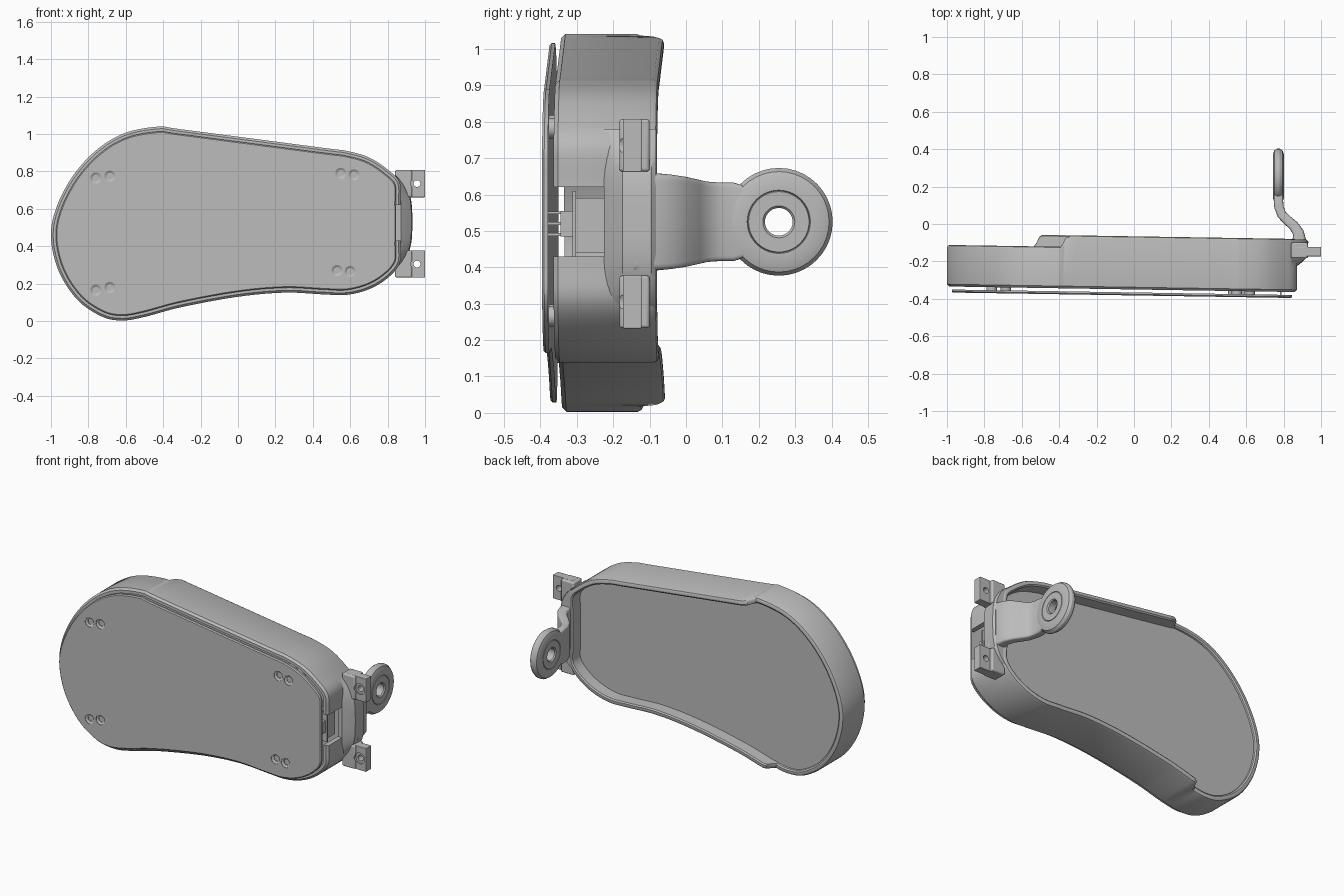
import bpy, bmesh, math
from mathutils import Vector

cube = bpy.data.objects.get("Cube")
if cube:
    bpy.data.objects.remove(cube)

grey = bpy.data.materials.new("plain grey")
grey.use_nodes = True
grey.diffuse_color = (0.5, 0.5, 0.5, 1)
grey.node_tree.nodes["Principled BSDF"].inputs["Base Color"].default_value = (0.5, 0.5, 0.5, 1)


def finish(name, bm, bevel=0, cutter=False):
    bmesh.ops.recalc_face_normals(bm, faces=bm.faces)
    mesh = bpy.data.meshes.new(name)
    bm.to_mesh(mesh)
    bm.free()
    mesh.materials.append(grey)
    obj = bpy.data.objects.new(name, mesh)
    bpy.context.collection.objects.link(obj)
    if cutter:
        obj.hide_render = True
        obj.hide_set(True)
        return obj
    bpy.context.view_layer.objects.active = obj
    obj.select_set(True)
    bpy.ops.object.shade_smooth_by_angle(angle=math.radians(32))
    obj.select_set(False)
    if bevel:
        mod = obj.modifiers.new("rounding", "BEVEL")
        mod.width, mod.segments = bevel, 3
    return obj


def loft(name, rings, closed=False, **kw):
    """Skin closed rings of points; cap the ends or join last to first."""
    bm = bmesh.new()
    loops = [[bm.verts.new(p) for p in ring] for ring in rings]
    n = len(loops[0])
    pairs = list(zip(loops, loops[1:]))
    if closed:
        pairs.append((loops[-1], loops[0]))
    else:
        bm.faces.new(loops[0])
        bm.faces.new(loops[-1])
    for a, b in pairs:
        for i in range(n):
            j = (i + 1) % n
            bm.faces.new((a[i], a[j], b[j], b[i]))
    return finish(name, bm, **kw)


def box(name, lo, hi, **kw):
    ring = lambda z: [(lo[0], lo[1], z), (hi[0], lo[1], z), (hi[0], hi[1], z), (lo[0], hi[1], z)]
    return loft(name, [ring(lo[2]), ring(hi[2])], **kw)


def turned_y(name, x, z, profile, **kw):
    """Round solid along y from (radius, y) pairs."""
    angles = [math.tau * i / 24 for i in range(24)]
    return loft(name, [[(x + r * math.cos(a), y, z + r * math.sin(a)) for a in angles]
                       for r, y in profile], **kw)


def cut(obj, cutter):
    mod = obj.modifiers.new("cut", "BOOLEAN")
    mod.operation, mod.object, mod.solver = "DIFFERENCE", cutter, "EXACT"


# Body outline in x, z
control = [Vector(p) for p in [
    (-.42, 1.04), (-.3, 1.025), (.45, .927), (.58, .91), (.7, .875), (.8, .81), (.865, .74),
    (.87, .62), (.87, .42), (.865, .31), (.8, .23), (.7, .17), (.58, .14), (.45, .143),
    (.25, .152), (0, .13), (-.3, .075), (-.5, .022), (-.62, .003), (-.73, .025), (-.86, .115),
    (-.96, .27), (-1, .45), (-.97, .61), (-.88, .78), (-.75, .92), (-.6, 1.007)]]
outline = []
for i in range(len(control)):
    p0, p1, p2, p3 = (control[(i + k) % len(control)] for k in (-1, 0, 1, 2))
    for s in range(10):
        t = s / 10
        outline.append((2 * p1 + (p2 - p0) * t + (2 * p0 - 5 * p1 + 4 * p2 - p3) * t * t
                        + (3 * p1 - p0 - 3 * p2 + p3) * t ** 3) / 2)


def inset(d):
    pts = []
    for i, p in enumerate(outline):
        tan = (outline[(i + 1) % len(outline)] - outline[i - 1]).normalized()
        pts.append(p + Vector((tan.y, -tan.x)) * d)
    return pts


def lean(x, y):
    return y - 0.016 * x


def rim_y(p):
    """The back rim steps up towards the arm end."""
    start = -0.39 if p.y > 0.5 else -0.53
    t = min(max((p.x - start) / 0.04, 0), 1)
    return -0.128 + 0.062 * t * t * (3 - 2 * t)


def flat_ring(d, y, limit=9):
    return [(min(p.x, limit), lean(min(p.x, limit), y), p.y) for p in inset(d)]


def rim_ring(d, drop):
    return [(p.x, lean(p.x, rim_y(o) - drop), p.y) for p, o in zip(inset(d), outline)]


# Tray: open front, recessed back panel
tray = loft("tray_shell", [
    flat_ring(.03, -.165), flat_ring(.03, -.35), flat_ring(.012, -.35), flat_ring(0, -.338),
    rim_ring(0, .014), rim_ring(.005, .004), rim_ring(.013, 0), rim_ring(.026, 0),
    rim_ring(.034, .006), flat_ring(.036, -.143)])
cut(tray, box("port_cutter", (.8, -.45, .43), (.95, -.222, .62), cutter=True))

# Front cover with countersunk screw holes and spacers
cover = loft("front_cover", [flat_ring(.026, -.366, .868), flat_ring(.026, -.376, .868),
                             flat_ring(.032, -.382, .862)])
screws = [(-.76, .765), (-.685, .775), (.55, .79), (.62, .782),
          (.53, .27), (.6, .265), (-.76, .165), (-.685, .18)]
for x, z in screws:
    f = lean(x, -.382)
    cut(cover, turned_y("screw_hole_cutter", x, z, [(.03, f - .02), (.03, f + .003),
                        (.018, f + .01), (.018, f + .03)], cutter=True))
    turned_y("spacer", x, z, [(.028, f + .014), (.028, -.16)])

# Rounded end housing
rings = []
for y, width in [(-.225, .03), (-.205, .055), (-.175, .085), (-.095, .09), (-.083, .08)]:
    arc = [(.842 + width * (1 - abs(t) ** 3.5), y, .53 + .25 * t)
           for t in [k / 12 - 1 for k in range(25)]]
    rings.append(arc)
loft("end_housing", rings)

# Mounting lugs
for z in (.735, .305):
    root = box("lug_root", (.84, -.183, z - .072), (.93, -.1, z + .072), bevel=.008)
    lug = box("mounting_lug", (.86, -.173, z - .073), (1, -.122, z + .073), bevel=.003)
    bore = turned_y("lug_hole_cutter", .957, z, [(.033, -.3), (.033, -.165), (.018, -.165),
                    (.018, -.05)], cutter=True)
    for part in (root, lug):
        cut(part, bore)

# Curved arm: x, y, half thickness, half width
path = [(.88, -.14, .045, .14), (.884, -.085, .036, .134), (.878, -.045, .03, .13),
        (.855, -.01, .027, .124), (.82, .02, .026, .117), (.79, .05, .025, .111),
        (.775, .09, .025, .108), (.772, .13, .025, .108), (.772, .19, .025, .09)]
rings = []
for i, (x, y, half, wide) in enumerate(path):
    a, b = path[max(i - 1, 0)], path[min(i + 1, len(path) - 1)]
    tan = Vector((b[0] - a[0], b[1] - a[1])).normalized()
    section = []
    for k in range(24):
        c, s = math.cos(math.tau * k / 24), math.sin(math.tau * k / 24)
        across = half * math.copysign(abs(c) ** .4, c)
        rise = math.copysign(max(0, wide - half + half * abs(s) ** .6), s) if abs(s) > .01 else 0
        section.append((x + tan.y * across, y - tan.x * across, .525 + rise))
    rings.append(section)
loft("curved_arm", rings)

# Pivot ring
profile = [(.038, -.022), (.044, -.029), (.083, -.029), (.085, -.025), (.087, -.029),
           (.118, -.029), (.138, -.022), (.148, -.007), (.148, .007), (.138, .022),
           (.118, .029), (.087, .029), (.085, .025), (.083, .029), (.044, .029), (.038, .022)]
loft("pivot_ring", [[(.772 + x, .255 + r * math.cos(math.tau * k / 40),
                      .525 + r * math.sin(math.tau * k / 40)) for k in range(40)]
                    for r, x in profile], closed=True)

# Circuit board and connector behind the port
box("circuit_board", (.5, -.312, .425), (.83, -.302, .61))
box("board_chip", (.72, -.302, .44), (.82, -.222, .59))
box("board_connector", (.74, -.345, .485), (.82, -.312, .555))
for z in (.49, .52, .55):
    box("connector_pin", (.78, -.38, z - .004), (.788, -.34, z + .004))
